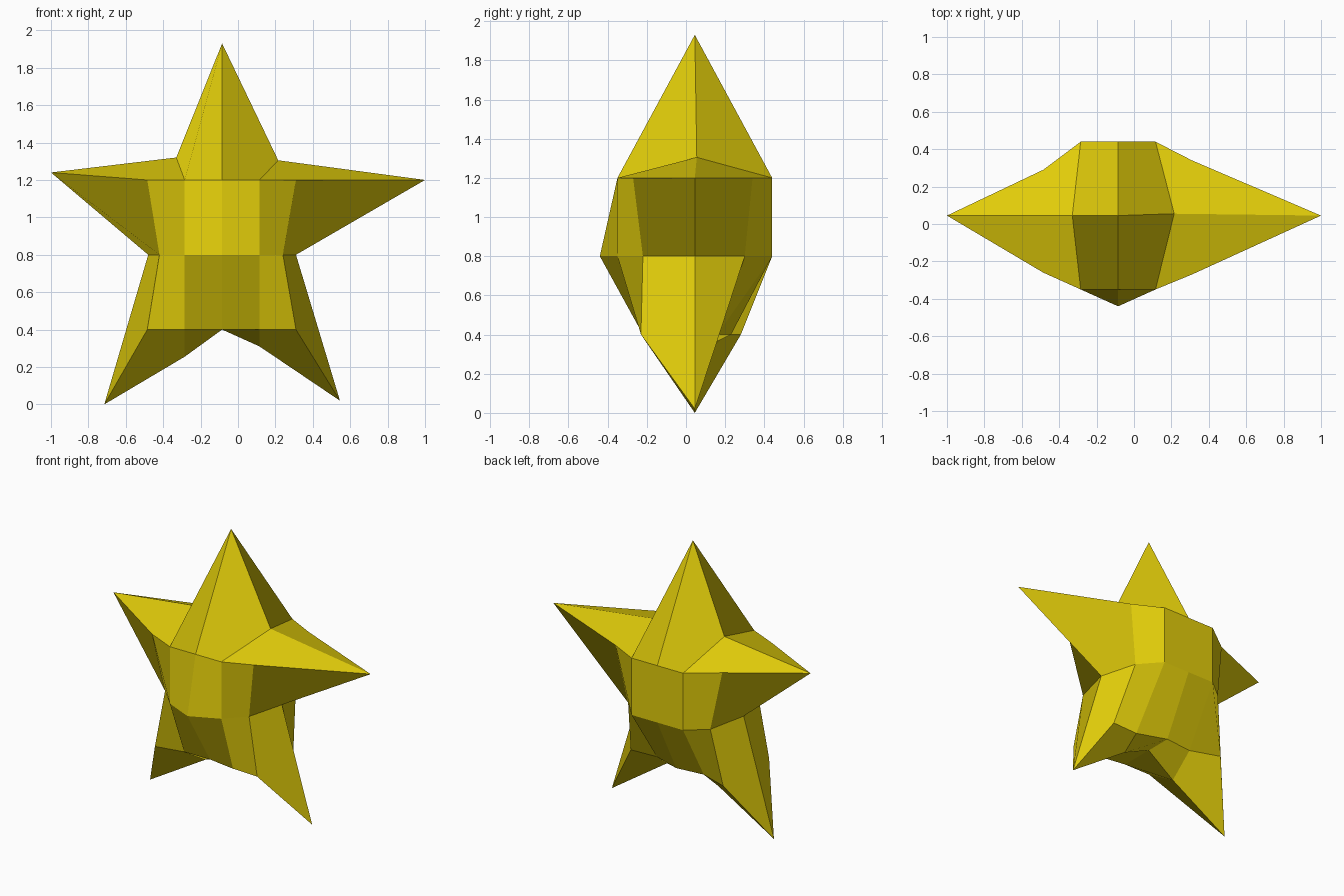
import bpy
import bmesh

cube = bpy.data.objects.get("Cube")
if cube:
    bpy.data.objects.remove(cube, do_unlink=True)

MID_Y = 0.045

# Star outline (x, z), clockwise from the top point
outline = [(-0.085, 1.93), (0.215, 1.305), (1.0, 1.2), (0.31, 0.8),
           (0.545, 0.02), (0.115, 0.31), (-0.085, 0.4), (-0.285, 0.255),
           (-0.715, 0.0), (-0.48, 0.8), (-1.0, 1.24), (-0.33, 1.32)]

# Body panel: three rows of five columns, shared by front and back
wide = [-0.485, -0.285, -0.085, 0.115, 0.31]
waist = [-0.42, -0.285, -0.085, 0.115, 0.24]
rows = [(1.2, wide), (0.8, waist), (0.4, wide)]
front_depth = [[-0.26, -0.35, -0.35, -0.35, -0.27],
               [-0.21, -0.35, -0.44, -0.35, -0.22],
               [-0.23, -0.19, -0.19, -0.22, -0.23]]
back_depth = [[0.29, 0.44, 0.44, 0.44, 0.34],
              [0.33, 0.44, 0.44, 0.44, 0.30],
              [0.28, 0.21, 0.23, 0.16, 0.17]]


def add_half(bm, rim, depths, is_front):
    """Body panel plus the facets that join its border to the outline.
    The first corner of each face sets the diagonal along which it folds."""
    grid = [[bm.verts.new((x, y, z)) for x, y in zip(xs, ys)]
            for (z, xs), ys in zip(rows, depths)]
    top, middle, bottom = grid
    for upper, lower in ((top, middle), (middle, bottom)):
        for c in range(len(wide) - 1):
            a, b, d, e = upper[c], upper[c + 1], lower[c + 1], lower[c]
            bm.faces.new((a, b, d, e) if is_front else (b, d, e, a))
    border = top[2:] + [middle[-1]] + bottom[::-1] + [middle[0]] + top[:2]
    count = len(rim)
    for i in range(count):
        j = (i + 1) % count
        a, b, d, e = rim[i], rim[j], border[j], border[i]
        bm.faces.new((b, d, e, a) if is_front else (a, b, d, e))


# Yellow material
yellow = bpy.data.materials.new("yellow")
yellow.use_nodes = True
colour = (0.76, 0.61, 0.003, 1.0)
yellow.diffuse_color = colour
yellow.node_tree.nodes["Principled BSDF"].inputs["Base Color"].default_value = colour

# Faceted star
bm = bmesh.new()
rim = [bm.verts.new((x, MID_Y, z)) for x, z in outline]
rim[1].co.y += 0.01
add_half(bm, rim, front_depth, True)
add_half(bm, rim, back_depth, False)
bmesh.ops.recalc_face_normals(bm, faces=bm.faces)
mesh = bpy.data.meshes.new("star")
bm.to_mesh(mesh)
bm.free()
mesh.materials.append(yellow)
star = bpy.data.objects.new("star", mesh)
bpy.context.collection.objects.link(star)
